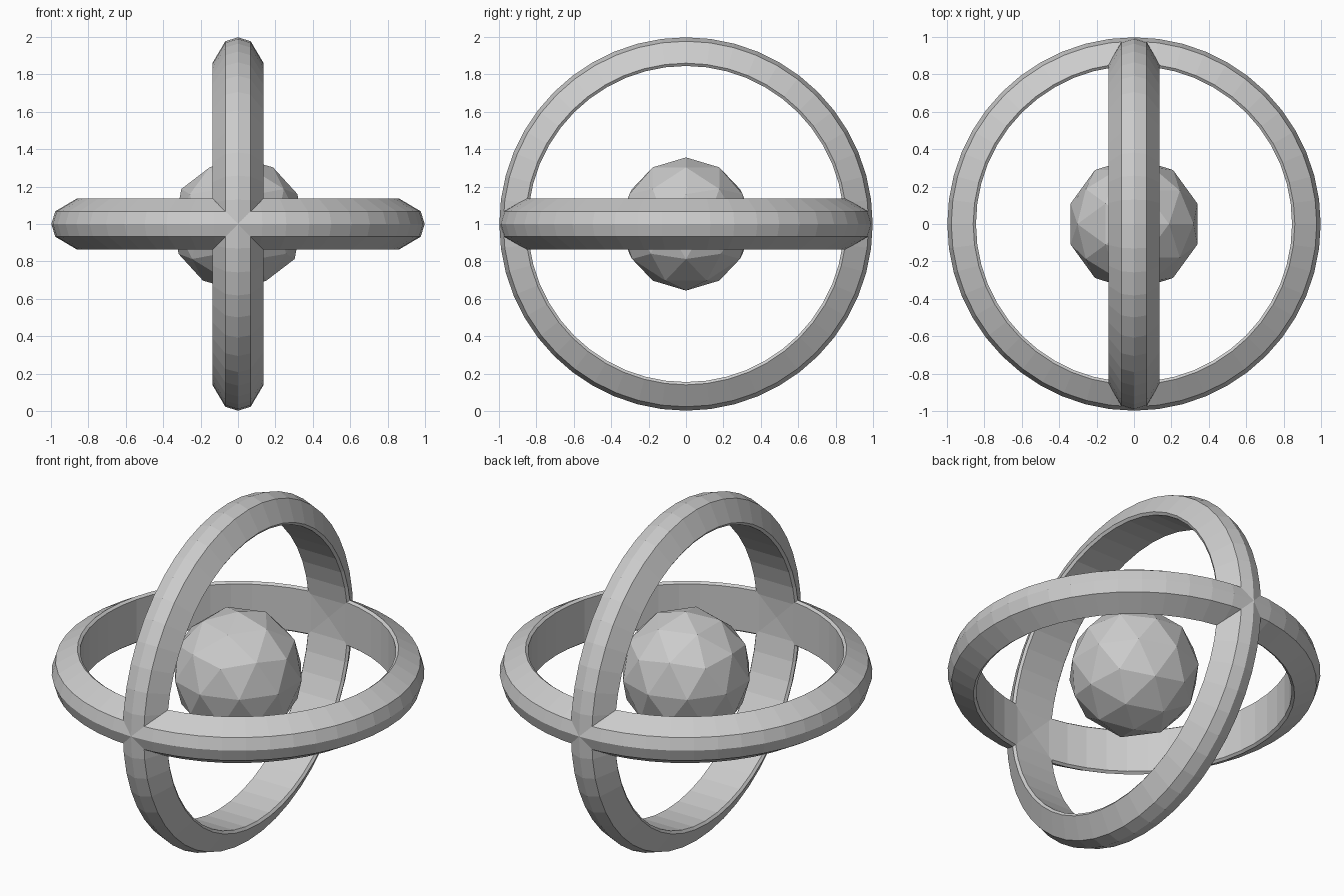
import bpy, bmesh
from math import cos, sin, pi

if "Cube" in bpy.data.objects:
    bpy.data.objects.remove(bpy.data.objects["Cube"])

SEGMENTS = 48
# Ring cross-section (radius, offset along axis): ridged outside, flat inside
HALF = [(0.977, 0.068), (0.86, 0.137), (0.845, 0.126)]
PROFILE = [(0.998, 0.0)] + HALF + [(r, -h) for r, h in reversed(HALF)]


def make_ring(name, rotation):
    bm = bmesh.new()
    loops = []
    for i in range(SEGMENTS):
        a = 2 * pi * i / SEGMENTS
        loops.append([bm.verts.new((r * cos(a), r * sin(a), h)) for r, h in PROFILE])
    n = len(PROFILE)
    for i in range(SEGMENTS):
        a, b = loops[i], loops[(i + 1) % SEGMENTS]
        for j in range(n):
            k = (j + 1) % n
            bm.faces.new((a[j], b[j], b[k], a[k]))
    bmesh.ops.recalc_face_normals(bm, faces=bm.faces)
    mesh = bpy.data.meshes.new(name)
    bm.to_mesh(mesh)
    bm.free()
    obj = bpy.data.objects.new(name, mesh)
    obj.location = (0, 0, 1)
    obj.rotation_euler = rotation
    bpy.context.collection.objects.link(obj)


# Two crossing rings
make_ring("horizontal_ring", (0, 0, 0))
make_ring("vertical_ring", (0, pi / 2, 0))

# Faceted core floating in the middle
bpy.ops.mesh.primitive_ico_sphere_add(subdivisions=2, radius=0.356, location=(0, 0, 1))
bpy.context.object.name = "core_sphere"
